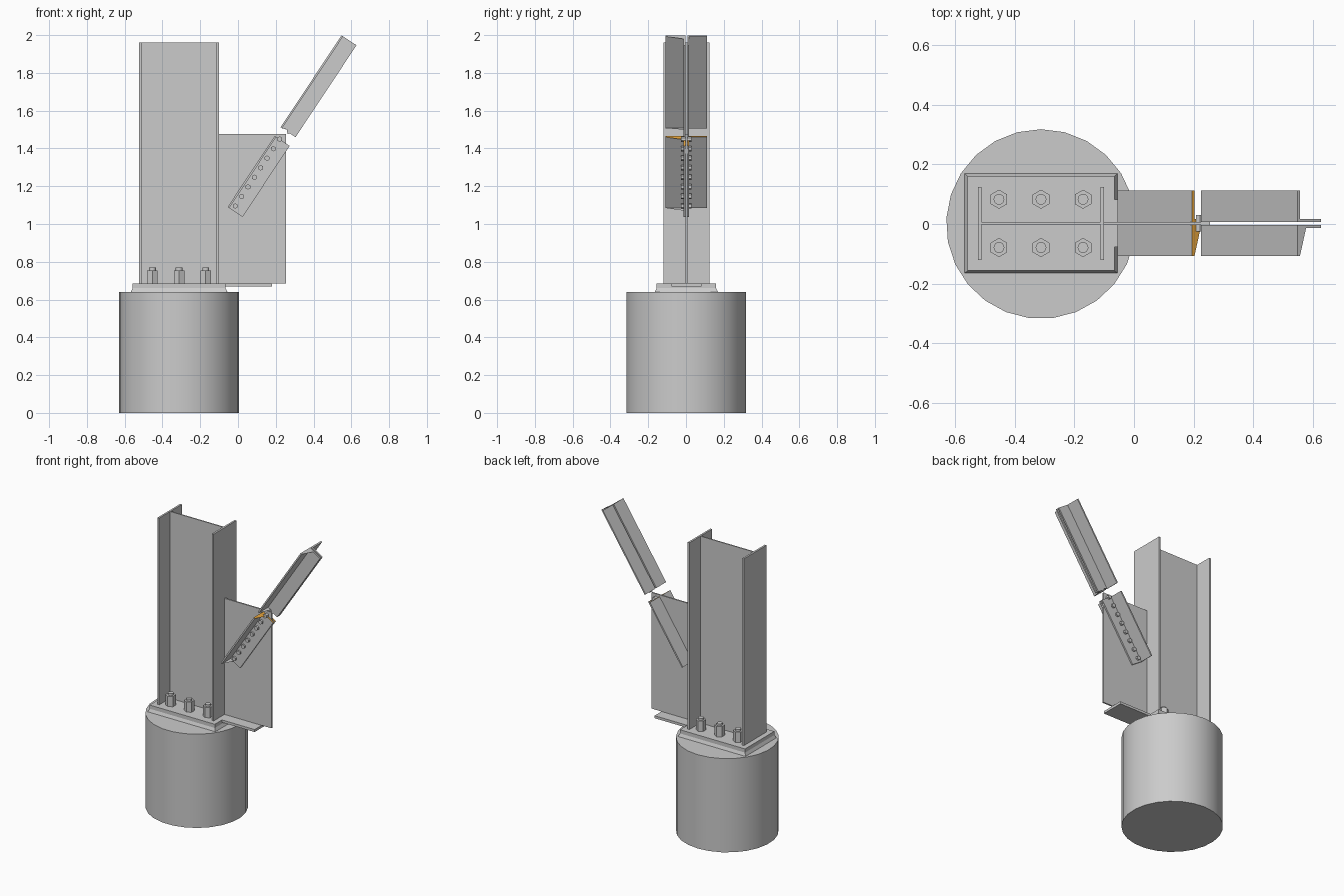
import bpy, bmesh, math
from mathutils import Vector

if "Cube" in bpy.data.objects:
    bpy.data.objects.remove(bpy.data.objects["Cube"])

YO = 0.002                       # y of the steel centre plane
COL_X = -0.312                   # column and pier axis


def finish(name, bm, mats=()):
    bmesh.ops.recalc_face_normals(bm, faces=bm.faces[:])
    me = bpy.data.meshes.new(name)
    bm.to_mesh(me)
    bm.free()
    for m in mats:
        me.materials.append(m)
    ob = bpy.data.objects.new(name, me)
    bpy.context.collection.objects.link(ob)
    return ob


def loft(name, a, b):
    """Closed solid between two matching point loops."""
    bm = bmesh.new()
    va, vb = [bm.verts.new(p) for p in a], [bm.verts.new(p) for p in b]
    n = len(va)
    bm.faces.new(va)
    bm.faces.new(vb)
    for i in range(n):
        j = (i + 1) % n
        bm.faces.new((va[i], va[j], vb[j], vb[i]))
    return finish(name, bm)


def rect(x0, x1, hy, z):
    return [(x0, YO - hy, z), (x1, YO - hy, z), (x1, YO + hy, z), (x0, YO + hy, z)]


def box(name, x0, x1, hy, z0, z1):
    return loft(name, rect(x0, x1, hy, z0), rect(x0, x1, hy, z1))


def rod(name, start, end, r, sides, turn=0.0):
    """Prism along z or y between two points."""
    s, e = Vector(start), Vector(end)
    along_z = abs(e.z - s.z) > abs(e.y - s.y)
    ring = []
    for i in range(sides):
        t = turn + math.tau * i / sides
        c, d = r * math.cos(t), r * math.sin(t)
        ring.append(Vector((c, d, 0)) if along_z else Vector((c, 0, d)))
    return loft(name, [s + p for p in ring], [e + p for p in ring])


def smooth(ob):
    bpy.ops.object.select_all(action='DESELECT')
    ob.select_set(True)
    bpy.context.view_layer.objects.active = ob
    bpy.ops.object.shade_smooth_by_angle(angle=math.radians(30))


# Concrete pier, grout bed and base plate
smooth(rod("concrete_pier", (COL_X, 0, 0), (COL_X, 0, 0.64), 0.318, 25, math.pi / 2))
loft("grout_bed", rect(-0.568, -0.056, 0.167, 0.64), rect(-0.558, -0.066, 0.158, 0.66))
box("base_plate", -0.558, -0.066, 0.158, 0.66, 0.685)

# Wide-flange column
fx, ix, fy, wy = 0.212, 0.199, 0.122, 0.004
quarter = [(fx, fy), (ix, fy), (ix, wy)]
outline = (quarter + [(-x, y) for x, y in reversed(quarter)]
           + [(-x, -y) for x, y in quarter] + [(x, -y) for x, y in reversed(quarter)])
loft("column", [(COL_X + x, YO + y, 0.685) for x, y in outline],
     [(COL_X + x, YO + y, 1.96) for x, y in outline])

# Gusset plate and its bottom plate
box("gusset_plate", COL_X + fx, 0.255, 0.005, 0.685, 1.477)
box("gusset_bottom_plate", -0.066, 0.18, 0.08, 0.668, 0.685)

# Anchor bolts with nuts
for i, x in enumerate((-0.453, -0.312, -0.171)):
    for j, y in enumerate((-0.081, 0.081)):
        tag = f"{i}_{j}"
        rod("anchor_nut_" + tag, (x, YO + y, 0.685), (x, YO + y, 0.755), 0.032, 6, math.pi / 2)
        smooth(rod("anchor_rod_" + tag, (x, YO + y, 0.64), (x, YO + y, 0.769), 0.018, 16))

# Brace frame: u runs up the brace, w crosses it toward the lower right
ORIGIN = Vector((-0.055, 0, 1.09))
U = Vector((0.553, 0, 0.833))
W = Vector((0.833, 0, -0.553))

cut_mat = bpy.data.materials.new("cut_orange")
cut_mat.diffuse_color = (0.85, 0.4, 0.05, 1)
cut_mat.use_nodes = True
cut_mat.node_tree.nodes["Principled BSDF"].inputs["Base Color"].default_value = cut_mat.diffuse_color

# Angle section as (w, y, break offset)
SECTION = [(0, .005, 0), (0, .11, 0), (.01, .11, 0), (.01, .015, 0),
           (.035, .015, .008), (.05, .015, -.01), (.06, .015, 0), (.095, .015, 0),
           (.095, .005, 0), (.06, .005, 0), (.05, .005, -.01), (.035, .005, .008)]


def angle_bar(name, u0, u1, side, jag=0.0, coloured=False):
    bm = bmesh.new()

    def ring(u, k):
        return [bm.verts.new(ORIGIN + U * (u + k * o) + W * w + Vector((0, YO + side * y, 0)))
                for w, y, o in SECTION]
    a, b = ring(u0, jag), ring(u1, 0)
    caps = [bm.faces.new(a), bm.faces.new(b)]
    n = len(a)
    for i in range(n):
        j = (i + 1) % n
        bm.faces.new((a[i], a[j], b[j], b[i]))
    if coloured:
        caps[1].material_index = 1
    bmesh.ops.triangulate(bm, faces=caps)
    grey = bpy.data.materials.get("steel_grey")
    return finish(name, bm, (grey, cut_mat) if coloured else ())


steel = bpy.data.materials.new("steel_grey")
steel.diffuse_color = (0.8, 0.8, 0.8, 1)
steel.use_nodes = True
steel.node_tree.nodes["Principled BSDF"].inputs["Base Color"].default_value = steel.diffuse_color

# Double-angle brace, lower and upper lengths either side of the break
for side, label in ((-1, "front"), (1, "back")):
    angle_bar("lower_brace_" + label, 0, 0.451, side, coloured=True)
    angle_bar("upper_brace_" + label, 0.507, 1.091, side, jag=1.0)
    # Row of brace bolts
    for k in range(8):
        p = ORIGIN + U * (0.027 + 0.0607 * k) + W * 0.031
        rod(f"brace_bolt_{label}_{k}", (p.x, YO + side * 0.004, p.z),
            (p.x, YO + side * 0.028, p.z), 0.0145, 6, math.pi / 2)
